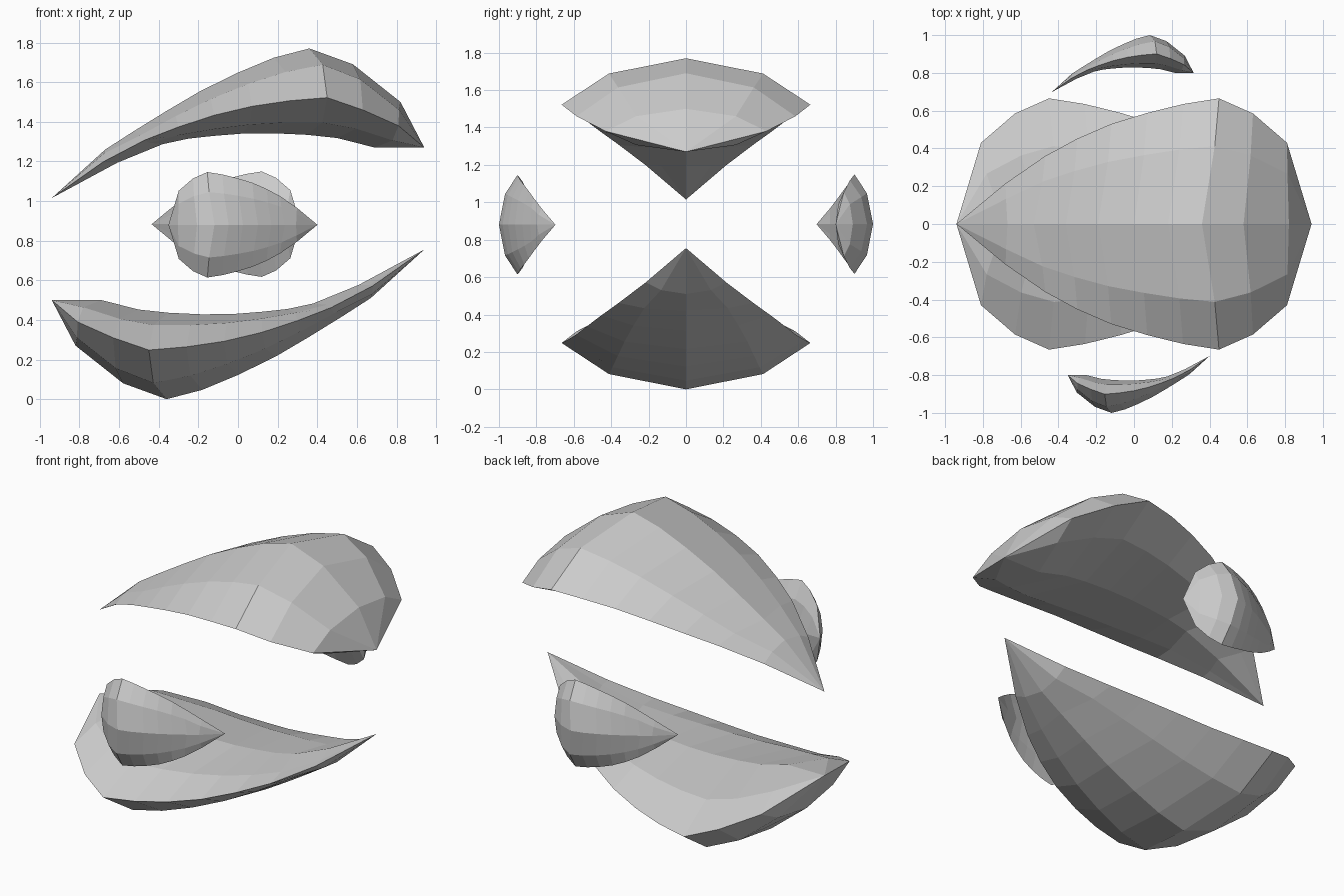
import bpy, bmesh
from mathutils import Matrix, Vector
from math import pi

if "Cube" in bpy.data.objects:
    bpy.data.objects.remove(bpy.data.objects["Cube"])

# Cross-sections of the curved shell, blunt end to tip:
# (outer ridge x, z), (rim x, half width, z), (inner ridge x, z)
SECTIONS = [
    ((-.82, .27), (-.81, .43, .39), (-.69, .50)),
    ((-.58, .08), (-.63, .585, .31), (-.50, .452)),
    ((-.36, .00), (-.45, .665, .248), (-.35, .436)),
    ((-.18, .047), (-.26, .635, .264), (-.18, .428)),
    ((.00, .122), (-.07, .588, .292), (-.02, .43)),
    ((.19, .215), (.12, .53, .337), (.12, .441)),
    ((.36, .315), (.30, .452, .396), (.25, .455)),
    ((.53, .42), (.47, .36, .462), (.38, .483)),
    ((.67, .51), (.68, .215, .572), (.61, .577)),
]
BLUNT, TIP = (-.94, 0, .50), (.94, 0, .755)


def ring_points(outer, rim, inner):
    """Eight-sided lens section."""
    rx, w, rz = rim

    def shoulder(ridge, side):
        return (rx + .25 * (ridge[0] - rx), side * .62 * w,
                rz + .67 * (ridge[1] - rz))
    return [(outer[0], 0, outer[1]), shoulder(outer, 1), (rx, w, rz),
            shoulder(inner, 1), (inner[0], 0, inner[1]),
            shoulder(inner, -1), (rx, -w, rz), shoulder(outer, -1)]


def shell(name, matrix):
    bm = bmesh.new()
    rings = [[bm.verts.new(p) for p in ring_points(*s)] for s in SECTIONS]
    blunt, tip = bm.verts.new(BLUNT), bm.verts.new(TIP)
    for i in range(8):
        j = (i + 1) % 8
        bm.faces.new((blunt, rings[0][i], rings[0][j]))
        bm.faces.new((tip, rings[-1][j], rings[-1][i]))
        for a, b in zip(rings, rings[1:]):
            bm.faces.new((a[i], b[i], b[j], a[j]))
    bm.transform(matrix)
    bmesh.ops.recalc_face_normals(bm, faces=bm.faces)
    mesh = bpy.data.meshes.new(name)
    bm.to_mesh(mesh)
    bm.free()
    bpy.context.collection.objects.link(bpy.data.objects.new(name, mesh))


# Large lower and upper shells
shell("lower_shell", Matrix())
shell("upper_shell", Matrix.Translation((0, 0, 1.77)) @ Matrix.Rotation(pi, 4, 'Y'))

# Small side shells, bulging outwards to front and back
small = Matrix.Rotation(-pi / 2, 4, 'X') @ Matrix.Scale(.4, 4)
shell("front_shell", Matrix.Translation((.025, -1, .88)) @ small)
shell("back_shell", Matrix.Translation((-.06, 1, .883)) @ Matrix.Rotation(pi, 4, 'Z') @ small)
